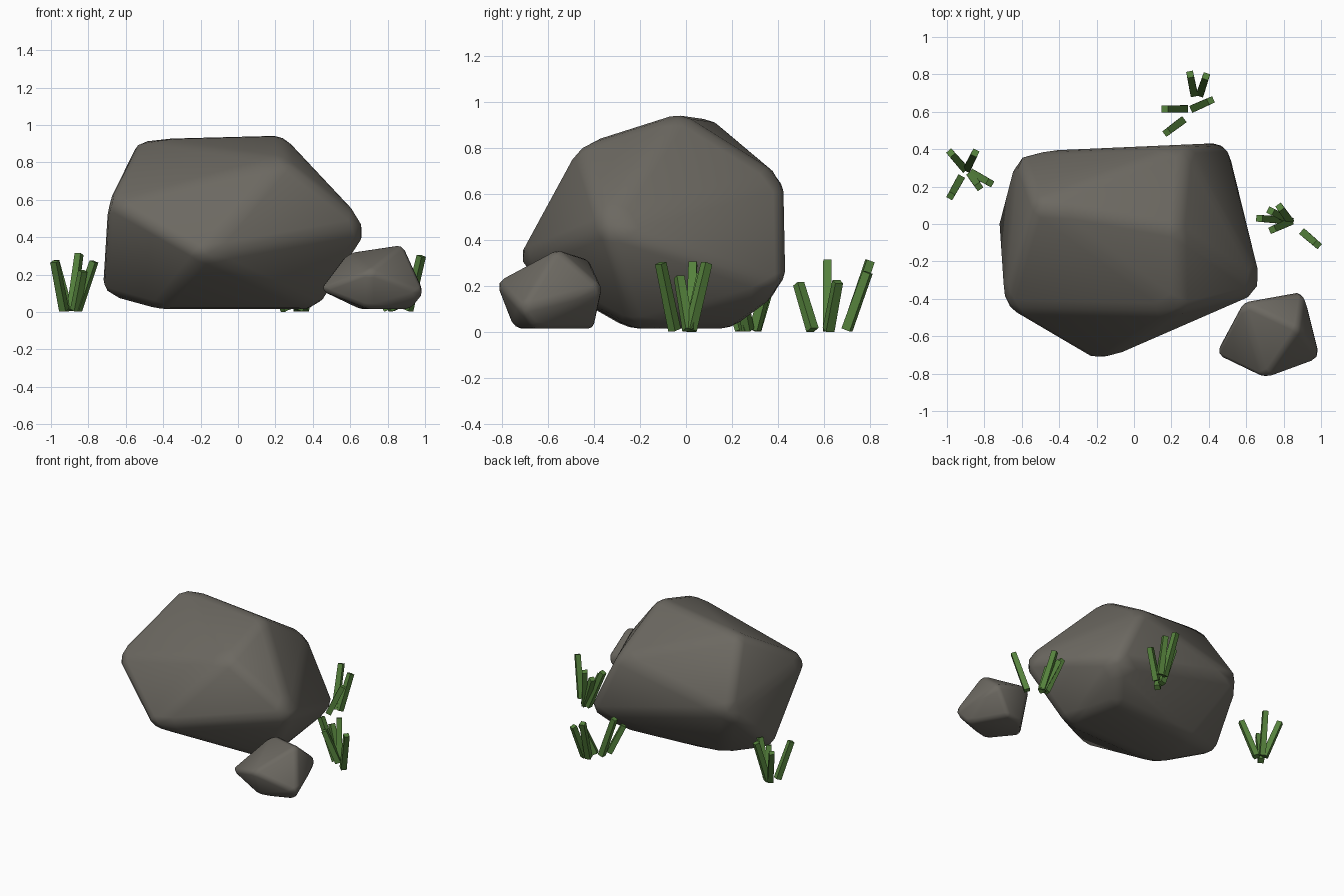
import bpy
import bmesh
import math
from mathutils import Vector

default_cube = bpy.data.objects.get("Cube")
if default_cube:
    bpy.data.objects.remove(default_cube, do_unlink=True)


def make_material(name, rgb):
    material = bpy.data.materials.new(name)
    material.use_nodes = True
    colour = (*rgb, 1)
    material.diffuse_color = colour
    shader = material.node_tree.nodes["Principled BSDF"]
    shader.inputs["Base Color"].default_value = colour
    shader.inputs["Roughness"].default_value = 0.9
    return material


stone = make_material("stone_grey", (0.15, 0.14, 0.12))
green = make_material("grass_green", (0.09, 0.22, 0.045))


def add_object(name, bm, material):
    """Turn a bmesh into a linked object with one material."""
    bmesh.ops.recalc_face_normals(bm, faces=bm.faces[:])
    mesh = bpy.data.meshes.new(name)
    bm.to_mesh(mesh)
    bm.free()
    mesh.materials.append(material)
    obj = bpy.data.objects.new(name, mesh)
    bpy.context.collection.objects.link(obj)
    return obj


def add_rock(name, corners, rounding):
    """Faceted stone: hull of its corners, with softly rounded edges."""
    bm = bmesh.new()
    for corner in corners:
        bm.verts.new(corner)
    hull = bmesh.ops.convex_hull(bm, input=bm.verts[:])
    unused = {v for v in hull["geom_interior"] + hull["geom_unused"]
              if isinstance(v, bmesh.types.BMVert)}
    bmesh.ops.delete(bm, geom=list(unused), context="VERTS")
    bmesh.ops.dissolve_limit(bm, angle_limit=math.radians(5),
                             verts=bm.verts[:], edges=bm.edges[:])
    rock = add_object(name, bm, stone)
    rock.data.shade_smooth()
    bevel = rock.modifiers.new("rounded_edges", "BEVEL")
    bevel.width = rounding
    bevel.segments = 2
    bevel.limit_method = "NONE"
    return rock


def add_blade(name, base, tip, width=0.04):
    """Square-section blade of grass leaning from base to tip."""
    base, tip = Vector(base), Vector(tip)
    lean = tip - base
    turn = Vector((lean.x, lean.y, 0)).to_track_quat("X", "Z")
    tilt = Vector((0, 0, 1)).rotation_difference(lean)
    bm = bmesh.new()
    bmesh.ops.create_cube(bm, size=1)
    for vert in bm.verts:
        taper = width * (0.9 if vert.co.z > 0 else 1)
        across = Vector((vert.co.x * taper, vert.co.y * taper, 0))
        end = tip if vert.co.z > 0 else base
        vert.co = end + tilt @ (turn @ across)
    return add_object(name, bm, green)


# Large boulder: top ridge, front shoulder, sides, back, flat underside
add_rock("boulder", [
    (-.53, .11, .935), (.24, -.03, .955),
    (-.7, -.45, .59), (.25, -.47, .815), (-.19, -.75, .3),
    (.705, -.36, .46), (-.73, 0, .1),
    (-.63, .385, .47), (.28, .425, .67), (.51, .435, .19),
    (.42, -.23, .015), (.32, .2, .015), (-.4, .14, .015), (-.42, -.25, .015),
], 0.05)

# Small stone resting at the front corner
add_rock("small_stone", [
    (.88, -.56, .365), (.58, -.42, .32), (.7, -.83, .22),
    (.91, -.36, .19), (.43, -.7, .12), (1, -.72, .1),
    (.65, -.42, .015), (.7, -.75, .015), (.93, -.66, .015), (.78, -.4, .015),
], 0.025)

# Grass tufts: each blade is base x, y then tip x, y, z
tufts = {
    "left_tuft": [
        (-.91, .3, -.98, .38, .27), (-.89, .3, -.85, .38, .31),
        (-.93, .24, -.98, .15, .27), (-.86, .27, -.77, .22, .27),
        (-.87, .26, -.83, .2, .22)],
    "back_tuft": [
        (.32, .7, .3, .8, .31), (.355, .7, .385, .79, .26),
        (.32, .62, .41, .66, .22), (.27, .615, .165, .615, .31),
        (.255, .55, .175, .49, .21)],
    "right_tuft": [
        (.8, .02, .67, .03, .3), (.83, .02, .73, .07, .25),
        (.83, .02, .78, .09, .3), (.83, .01, .74, -.03, .24),
        (.91, -.05, .98, -.11, .3)],
}
for tuft, blades in tufts.items():
    for number, (bx, by, tx, ty, height) in enumerate(blades, start=1):
        add_blade(f"{tuft}_blade_{number}", (bx, by, 0.01), (tx, ty, height))
